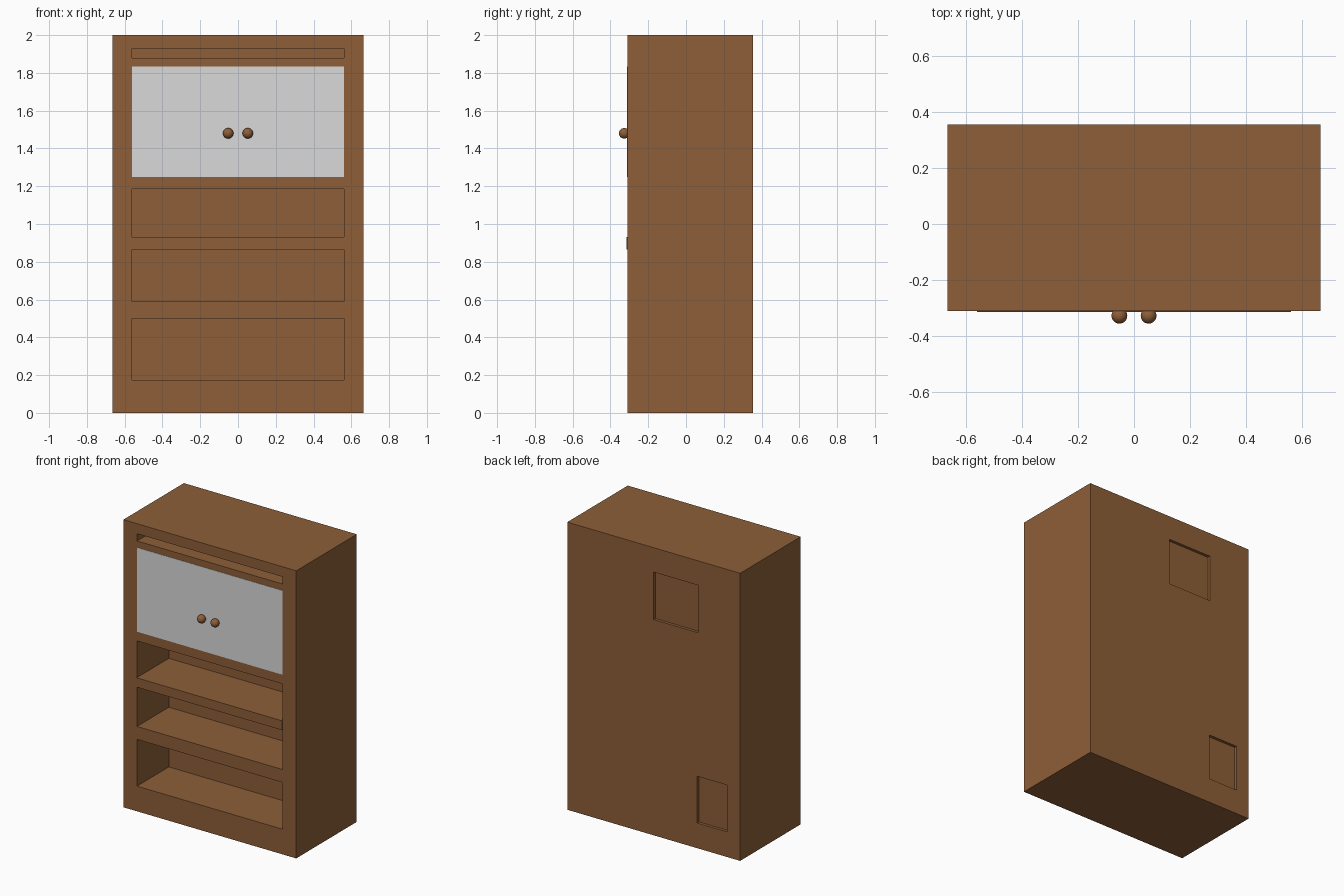
import bpy

cube = bpy.data.objects.get("Cube")
if cube:
    bpy.data.objects.remove(cube, do_unlink=True)


def make_material(name, rgb):
    mat = bpy.data.materials.new(name)
    mat.use_nodes = True
    color = (*rgb, 1.0)
    mat.diffuse_color = color
    mat.node_tree.nodes["Principled BSDF"].inputs["Base Color"].default_value = color
    return mat


wood = make_material("brown wood", (0.271, 0.114, 0.040))
paint = make_material("pale grey paint", (0.70, 0.70, 0.70))


def box(name, x, y, z, mat):
    """Box from (min, max) ranges on each axis."""
    bpy.ops.mesh.primitive_cube_add(size=1)
    obj = bpy.context.object
    obj.name = name
    for v in obj.data.vertices:
        v.co = [lo + (c + 0.5) * (hi - lo) for c, (lo, hi) in zip(v.co, (x, y, z))]
    obj.data.materials.append(mat)
    return obj


def carve(target, x, y, z):
    """Cut a box-shaped recess and discard the cutter."""
    cutter = box("cutter", x, y, z, wood)
    cutter.hide_render = True
    mod = target.modifiers.new("recess", "BOOLEAN")
    mod.operation = "DIFFERENCE"
    mod.solver = "EXACT"
    mod.object = cutter
    bpy.context.view_layer.objects.active = target
    bpy.ops.object.modifier_apply(modifier=mod.name)
    bpy.data.objects.remove(cutter, do_unlink=True)


FRONT, BACK = -0.31, 0.355
OPENING = (-0.56, 0.56)

# Cabinet carcass
body = box("cabinet_body", (-0.665, 0.665), (FRONT, BACK), (0, 2), wood)

# Open shelves and the slot above the doors
for z in ((0.175, 0.50), (0.59, 0.865), (0.93, 1.185), (1.88, 1.93)):
    carve(body, OPENING, (FRONT - 0.1, FRONT + 0.35), z)

# Shallow recesses in the back
carve(body, (-0.34, 0), (BACK - 0.02, BACK + 0.1), (1.50, 1.83))
carve(body, (-0.565, -0.335), (BACK - 0.02, BACK + 0.1), (0.175, 0.50))

# Slightly proud shelf edge and painted door panel
box("shelf_edge", OPENING, (FRONT - 0.004, FRONT + 0.004), (0.865, 0.93), wood)
box("door_panel", OPENING, (FRONT - 0.002, FRONT + 0.004), (1.25, 1.835), paint)

# Door knobs
for side, x in (("left", 0.052), ("right", -0.052)):
    bpy.ops.mesh.primitive_uv_sphere_add(segments=32, ring_count=16, radius=0.028,
                                         location=(x, -0.327, 1.48))
    knob = bpy.context.object
    knob.name = side + "_knob"
    knob.data.materials.append(wood)
    bpy.ops.object.shade_smooth()
